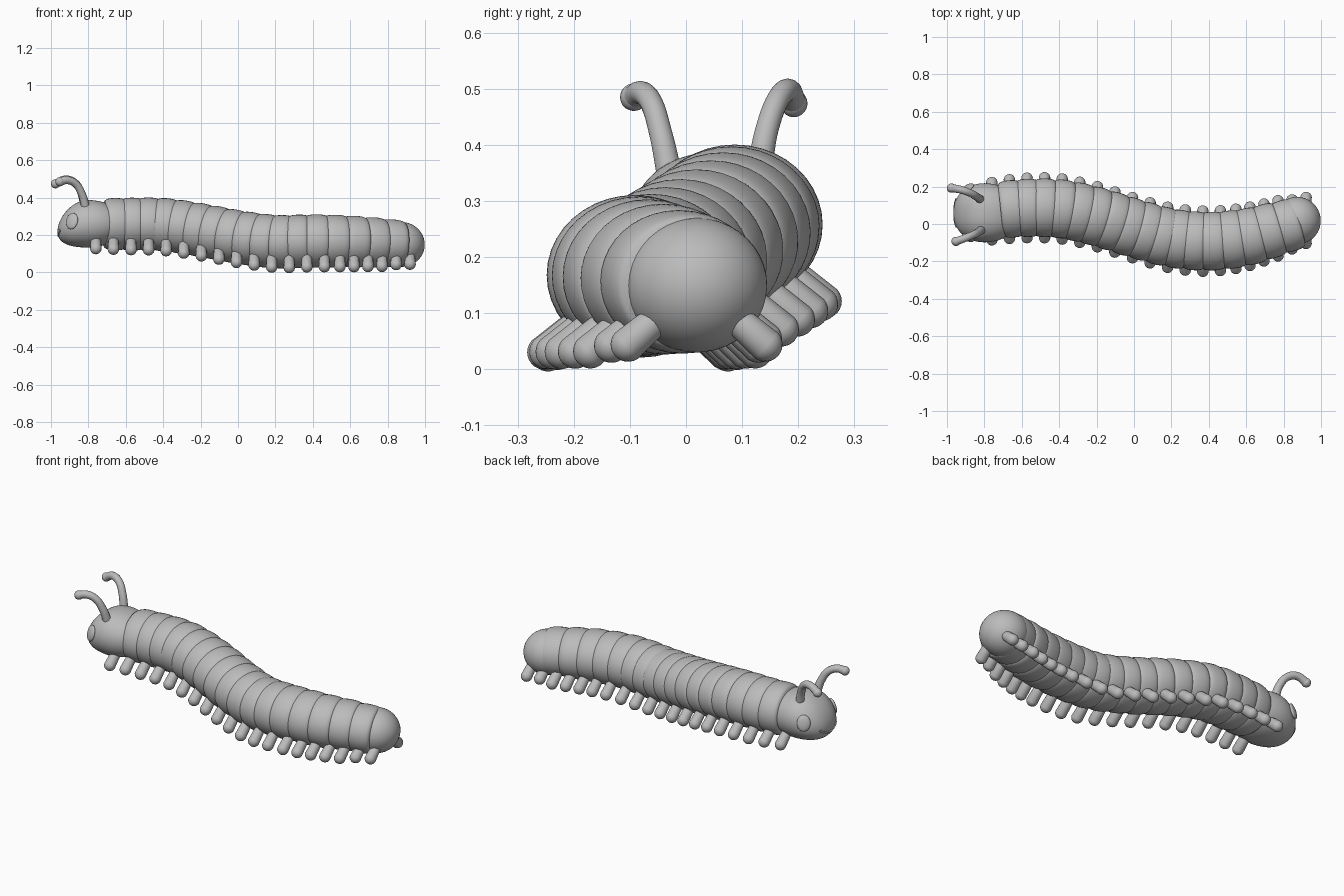
import bpy, bmesh, math
from mathutils import Vector, Matrix

cube = bpy.data.objects.get("Cube")
if cube:
    bpy.data.objects.remove(cube, do_unlink=True)

grey = bpy.data.materials.new("soft grey")
grey.use_nodes = True
COLOR = (0.5, 0.5, 0.5, 1)
grey.diffuse_color = COLOR
grey.node_tree.nodes["Principled BSDF"].inputs["Base Color"].default_value = COLOR

# Body axis sampled every 0.2 along x: sideways bend, height, radius
BEND = [.06, .065, .085, .082, .04, -.022, -.075, -.092, -.07, -.015, .035]
HEIGHT = [.255, .258, .258, .255, .227, .19, .165, .168, .165, .157, .145]
RADIUS = [.14, .148, .155, .157, .157, .157, .157, .157, .153, .142, .122]
FLATTEN = 0.91


def sample(table, x):
    """Smooth cubic lookup of a table at x."""
    f = (x + 1) * 5
    i = max(0, min(9, int(f)))
    t = f - i
    a, b, c, d = (table[max(0, min(10, i + k))] for k in (-1, 0, 1, 2))
    return b + t / 2 * (c - a + t * (2*a - 5*b + 4*c - d + t * (3*(b - c) + d - a)))


def axis(x):
    return Vector((x, sample(BEND, x), sample(HEIGHT, x)))


def frame(x):
    """Matrix on the body axis with local x along it."""
    t = (axis(x + .03) - axis(x - .03)).normalized()
    side = Vector((0, 0, 1)).cross(t).normalized()
    m = Matrix((t, side, t.cross(side))).transposed().to_4x4()
    m.translation = axis(x)
    return m


def add_mesh(name, bm):
    bmesh.ops.recalc_face_normals(bm, faces=bm.faces)
    for f in bm.faces:
        f.smooth = True
    me = bpy.data.meshes.new(name)
    bm.to_mesh(me)
    bm.free()
    me.materials.append(grey)
    ob = bpy.data.objects.new(name, me)
    bpy.context.collection.objects.link(ob)
    return ob


def add_ball(name, shape, seg=32, rings=20):
    """Unit sphere whose vertices are remapped by a shape function."""
    bm = bmesh.new()
    bmesh.ops.create_uvsphere(bm, u_segments=seg, v_segments=rings, radius=1)
    for v in bm.verts:
        v.co = shape(v.co.copy())
    return add_mesh(name, bm)


def add_capsule(name, a, b, ra, rb):
    """Rounded limb from a to b."""
    a, b = Vector(a), Vector(b)
    q = (b - a).to_track_quat('Z', 'Y')
    add_ball(name, lambda c: (b + q @ c * rb) if c.z > 0.01 else (a + q @ c * ra), 16, 13)


def add_tube(name, points, radius, scales=None):
    cu = bpy.data.curves.new(name, 'CURVE')
    cu.dimensions = '3D'
    cu.bevel_depth = radius
    cu.bevel_resolution = 5
    cu.use_fill_caps = True
    sp = cu.splines.new('BEZIER')
    sp.bezier_points.add(len(points) - 1)
    for i, (bp, p) in enumerate(zip(sp.bezier_points, points)):
        bp.co = p
        bp.handle_left_type = bp.handle_right_type = 'AUTO'
        bp.radius = scales[i] if scales else 1
    cu.materials.append(grey)
    bpy.context.collection.objects.link(bpy.data.objects.new(name, cu))


# Body segments: overlapping barrels along the axis
def add_segment(name, x, half):
    bm = bmesh.new()
    m = frame(x)
    r = sample(RADIUS, x)
    n, steps = 40, 10
    rings = []
    for k in range(steps + 1):
        u = 2 * k / steps - 1
        rr = r * (1 - .05 * u * u - .05 * u ** 6)
        rings.append([bm.verts.new(m @ Vector((u * half, rr * math.cos(a), rr * FLATTEN * math.sin(a))))
                      for a in (math.tau * j / n for j in range(n))])
    for p, q in zip(rings, rings[1:]):
        for j in range(n):
            bm.faces.new((p[j], p[(j + 1) % n], q[(j + 1) % n], q[j]))
    bm.faces.new(rings[0])
    bm.faces.new(rings[-1])
    add_mesh(name, bm)


edges = [-.70 + .0892 * i for i in range(13)] + [.47 + .1 * i for i in range(5)]
for i, (a, b) in enumerate(zip(edges, edges[1:])):
    add_segment(f"body_segment_{i + 1}", (a + b) / 2, (b - a) * .5 + .014)

# Tail: rounded end cap
tail = frame(.87)
tail.translation = (.872, .018, .15)
add_ball("tail", lambda c: tail @ Vector((c.x * .127, c.y * .127, c.z * .12)))

# Head: blunt ellipsoid with a lowered snout
HX, HY, HZ = -.80, .06, .26
LEN, WID, TALL, BLUNT = .165, .158, .127, .87


def head_shape(c):
    y = math.copysign(abs(c.y) ** BLUNT, c.y)
    drop = .04 * c.x ** 2 if c.x < 0 else 0
    return Vector((HX + c.x * (LEN if c.x < 0 else .19), HY + y * WID, HZ + c.z * TALL - drop))


add_ball("head", head_shape, 48, 32)

# Eyes: shallow ovals on the cheeks
for side, label in ((-1, "left"), (1, "right")):
    d = Vector((-.53, side * .82, .2)).normalized()
    normal = Vector((d.x / LEN, d.y / WID, d.z / TALL)).normalized()
    q = normal.to_track_quat('Z', 'Y')
    spot = head_shape(d)
    add_ball(f"eye_{label}", lambda c: spot + q @ Vector((c.x * .036, c.y * .045, c.z * .014)), 24, 14)

# Mouth: thin smile around the snout
smile = []
for i in range(9):
    s = i / 4 - 1
    dy, z = .075 * s, .195 + .03 * s * s
    u = math.sqrt(1 - (abs(dy) / WID) ** (2 / BLUNT) - ((z - .225) / TALL) ** 2)
    smile.append((HX - LEN * u, HY + dy, z))
add_tube("mouth", smile, .005)

# Feelers: curved stalks with ball tips
feelers = {
    "left": [(-.815, -.03, .35), (-.835, -.045, .42), (-.87, -.062, .475), (-.915, -.08, .493), (-.952, -.093, .485)],
    "right": [(-.82, .13, .35), (-.84, .145, .43), (-.875, .165, .482), (-.925, .183, .497), (-.976, .192, .474)],
}
for label, pts in feelers.items():
    add_tube(f"feeler_{label}", pts, .022, [1.05, .95, .92, .95, 1])
    tip = Vector(pts[-1])
    add_ball(f"feeler_tip_{label}", lambda c: tip + c * .0245, 20, 14)

# Legs: pairs of short capsules splayed outward and down
leg_x = [-.76 + .094 * i for i in range(14)] + [.545 + .075 * i for i in range(6)]
for i, x in enumerate(leg_x):
    c = axis(x)
    k = sample(RADIUS, x) / .157
    if x > .8:
        k *= .93
    for side, label in ((-1, "left"), (1, "right")):
        hip = c + Vector((0, side * .1 * k, -.085 * k))
        foot = c + Vector((0, side * .16 * k, -.137 * k))
        add_capsule(f"leg_{label}_{i + 1}", hip, foot, .027, .031)
